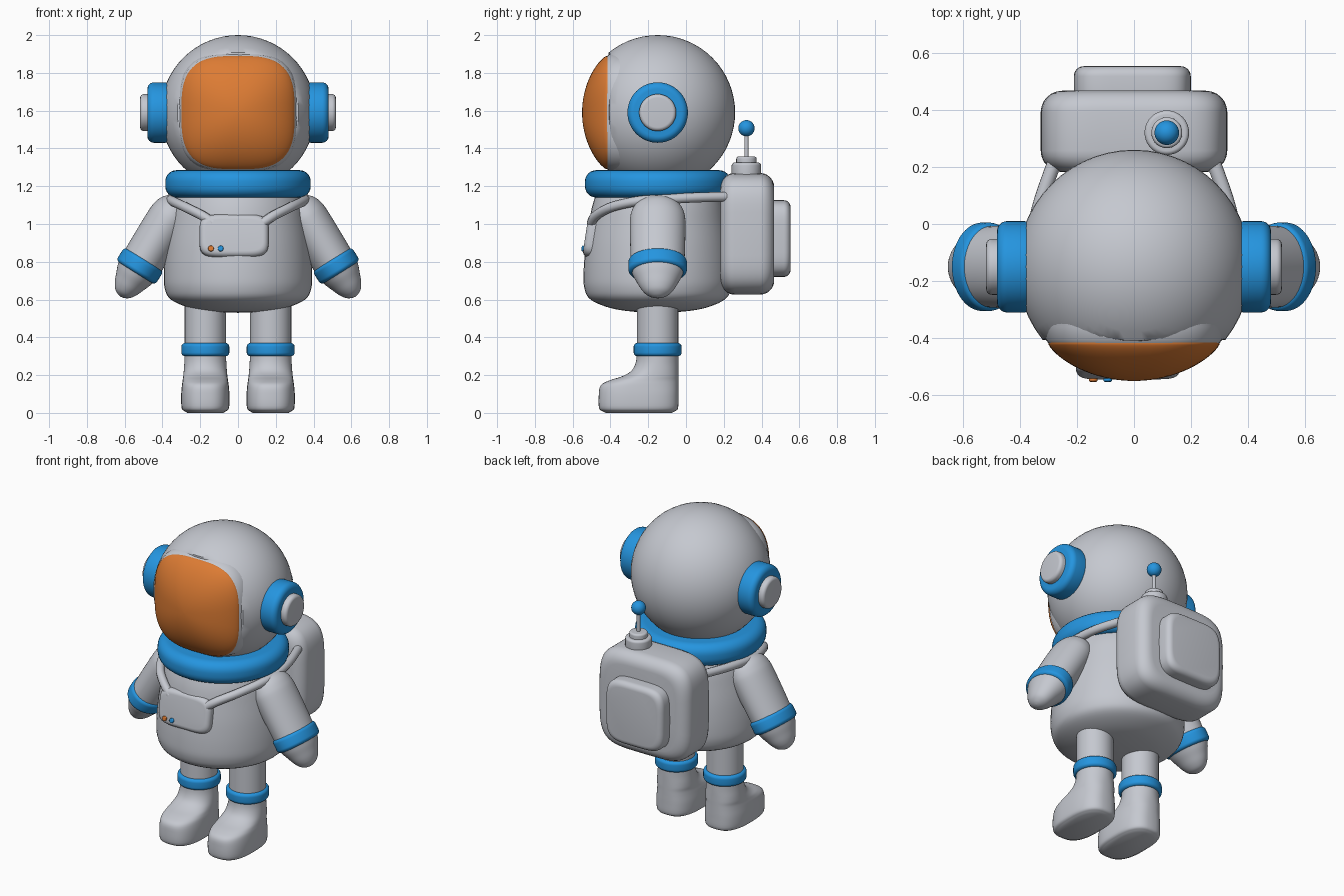
import bpy, bmesh, math
from mathutils import Matrix, Vector

if "Cube" in bpy.data.objects:
    bpy.data.objects.remove(bpy.data.objects["Cube"])

CY = -0.15  # shared depth axis of head, torso, arms and legs


def material(name, rgb):
    m = bpy.data.materials.new(name)
    m.diffuse_color = (*rgb, 1)
    m.use_nodes = True
    m.node_tree.nodes["Principled BSDF"].inputs["Base Color"].default_value = m.diffuse_color
    return m


GREY = material("suit_grey", (0.56, 0.58, 0.63))
BLUE = material("trim_blue", (0.018, 0.30, 0.74))
ORANGE = material("visor_orange", (0.72, 0.20, 0.034))


def smooth(pts, n=5):
    """Catmull-Rom curve through points of any dimension."""
    out = []
    for i in range(len(pts) - 1):
        p0, p1 = pts[max(i - 1, 0)], pts[i]
        p2, p3 = pts[i + 1], pts[min(i + 2, len(pts) - 1)]
        for k in range(n):
            t = k / n
            out.append(tuple(0.5 * (2 * b + (c - a) * t + (2 * a - 5 * b + 4 * c - d) * t * t
                                    + (3 * b - a - 3 * c + d) * t ** 3)
                             for a, b, c, d in zip(p0, p1, p2, p3)))
    return out + [tuple(pts[-1])]


def loft(name, rings, mat, place, seg=48):
    """Superellipse rings (height, half x, half y, exponent, shift y) skinned along local z."""
    bm = bmesh.new()
    rows = []
    for t, a, b, n, shift in rings:
        row = []
        for i in range(seg):
            c, s = math.cos(math.tau * i / seg), math.sin(math.tau * i / seg)
            x = math.copysign(abs(c) ** (2 / n), c) * max(a, 0.001)
            y = math.copysign(abs(s) ** (2 / n), s) * max(b, 0.001)
            row.append(bm.verts.new(place @ Vector((x, y + shift, t))))
        rows.append(row)
    for r0, r1 in zip(rows, rows[1:]):
        for i in range(seg):
            j = (i + 1) % seg
            bm.faces.new((r0[i], r0[j], r1[j], r1[i]))
    bm.faces.new(rows[0])
    bm.faces.new(rows[-1])
    return finish(name, bm, mat)


def finish(name, bm, mat):
    bmesh.ops.recalc_face_normals(bm, faces=bm.faces)
    me = bpy.data.meshes.new(name)
    bm.to_mesh(me)
    bm.free()
    ob = bpy.data.objects.new(name, me)
    bpy.context.collection.objects.link(ob)
    me.materials.append(mat)
    bpy.ops.object.select_all(action='DESELECT')
    ob.select_set(True)
    bpy.context.view_layer.objects.active = ob
    bpy.ops.object.shade_smooth_by_angle(angle=math.radians(40))
    return ob


def lathe(name, profile, mat, place, flat=1.0):
    return loft(name, [(t, r, r * flat, 2, 0) for t, r in profile], mat, place)


def slab(name, h, a, b, edge, mat, place, n=2):
    """Slab of height h along local z with rounded rims."""
    rings = []
    for base, start in ((edge, -90), (h - edge, 0)):
        for k in range(7):
            ang = math.radians(start + 15 * k)
            inset = edge * (1 - math.cos(ang))
            rings.append((base + edge * math.sin(ang), a - inset, b - inset, n, 0))
    return loft(name, rings, mat, place, 64)


def ball(name, centre, r, mat, front=None):
    bm = bmesh.new()
    bmesh.ops.create_uvsphere(bm, u_segments=56, v_segments=32, radius=r,
                              matrix=Matrix.Translation(centre))
    if front is not None:  # flatten behind the visor
        for v in bm.verts:
            v.co.y = max(v.co.y, front)
    return finish(name, bm, mat)


T = Matrix.Translation
FORWARD = Matrix.Rotation(math.pi / 2, 4, 'X')   # local z -> -y, local y -> z
BACKWARD = Matrix.Rotation(-math.pi / 2, 4, 'X')
OUTWARD = Matrix.Rotation(math.pi / 2, 4, 'Y')   # local z -> +x

# Helmet, visor frame and domed visor
ball("helmet", (0, CY, 1.59), 0.41, GREY, -0.41)
face = T((0, 0, 1.59)) @ FORWARD
loft("visor_frame", [(0.25, 0.325, 0.325, 3, 0), (0.36, 0.318, 0.318, 3, 0),
                     (0.405, 0.310, 0.310, 3, 0), (0.42, 0.298, 0.298, 3, 0)], GREY, face, 64)
dome = [(0.40, 0.3, 0.3, 3.1, 0)]
for k in range(19):
    s = math.cos(math.pi / 2 * k / 18)
    dome.append((0.42 + 0.13 * (1 - s * s) ** 0.75, 0.3 * s, 0.3 * s, 3.1 - 0.8 * k / 18, 0))
loft("visor", dome, ORANGE, face, 64)

# Collar and pear-shaped torso
slab("collar", 0.145, 0.385, 0.385, 0.06, BLUE, T((0, CY, 1.14)))
lathe("torso", smooth([(0.53, 0), (0.535, 0.12), (0.555, 0.25), (0.60, 0.355), (0.66, 0.388),
                       (0.75, 0.392), (0.88, 0.382), (1.0, 0.364), (1.1, 0.345), (1.2, 0.31)]),
      GREY, T((0, CY, 0)))

# Chest control box with two buttons
box = T((-0.021, -0.532, 0.942)) @ Matrix.Rotation(-0.15, 4, 'X') @ FORWARD
slab("chest_box", 0.10, 0.183, 0.115, 0.03, GREY, box @ T((0, 0, -0.10)), 4.5)
for x, mat, label in ((-0.122, ORANGE, "orange_button"), (-0.071, BLUE, "blue_button")):
    slab(label, 0.02, 0.015, 0.015, 0.005, mat, box @ T((x, -0.073, -0.01)))

# Backpack with rear panel
slab("backpack", 0.285, 0.327, 0.322, 0.075, GREY, T((0, 0.182, 0.948)) @ BACKWARD, 4.5)
slab("backpack_panel", 0.14, 0.205, 0.203, 0.035, GREY, T((-0.006, 0.413, 0.923)) @ BACKWARD, 4.5)

# Antenna
ant = T((0.115, 0.32, 0))
slab("antenna_base", 0.08, 0.078, 0.078, 0.015, GREY, ant @ T((0, 0, 1.245)))
slab("antenna_collar", 0.06, 0.054, 0.054, 0.012, GREY, ant @ T((0, 0, 1.297)))
lathe("antenna_rod", [(1.33, 0.011), (1.50, 0.011)], GREY, ant)
ball("antenna_tip", (0.115, 0.32, 1.507), 0.043, BLUE)

for side, tag in ((1, "left"), (-1, "right")):
    M = Matrix.Diagonal((side, 1, 1, 1))

    # Earpieces
    ear = M @ T((0, CY, 1.59)) @ OUTWARD
    slab("earpiece_" + tag, 0.13, 0.16, 0.16, 0.035, BLUE, ear @ T((0, 0, 0.35)))
    slab("earpiece_cap_" + tag, 0.08, 0.098, 0.098, 0.02, GREY, ear @ T((0, 0, 0.438)))

    # Arm ending in a mitten, with cuff
    arm = M @ T((0.52, CY, 0.778)) @ Matrix.Rotation(2.584, 4, 'Y')
    lathe("arm_" + tag, smooth([(-0.42, 0), (-0.412, 0.045), (-0.38, 0.088), (-0.33, 0.11),
                                (-0.25, 0.116), (0, 0.111), (0.05, 0.104), (0.10, 0.085),
                                (0.14, 0.068), (0.17, 0.048), (0.187, 0.022), (0.192, 0)]),
          GREY, arm, 1.27)
    slab("cuff_" + tag, 0.086, 0.122, 0.155, 0.022, BLUE, arm @ T((0, 0, -0.043)))

    # Leg, ankle band and boot
    leg = M @ T((0.173, CY, 0))
    lathe("leg_" + tag, [(0.28, 0.109), (0.62, 0.109)], GREY, leg)
    slab("leg_band_" + tag, 0.07, 0.127, 0.127, 0.02, BLUE, leg @ T((0, 0, 0.30)))
    boot = [(0.008, -0.44, -0.06, 0.108, 2.7), (0.025, -0.46, -0.042, 0.125, 2.7),
            (0.09, -0.462, -0.04, 0.128, 2.7), (0.145, -0.452, -0.04, 0.124, 2.6),
            (0.172, -0.405, -0.04, 0.120, 2.5), (0.195, -0.335, -0.04, 0.117, 2.4),
            (0.225, -0.287, -0.04, 0.114, 2.2), (0.27, -0.265, -0.04, 0.111, 2),
            (0.33, -0.259, -0.041, 0.109, 2)]
    rings = [(z, w, (b - f) / 2, n, (f + b) / 2 - CY) for z, f, b, w, n in smooth(boot, 4)]
    rings.insert(0, (0.0, 0.095, 0.175, 2.7, -0.1))
    loft("boot_" + tag, rings, GREY, leg)

    # Shoulder strap from chest box to backpack
    path = smooth([(0.13, -0.50, 1.005), (0.19, -0.475, 1.045), (0.28, -0.395, 1.09),
                   (0.345, -0.26, 1.12), (0.36, -0.12, 1.13), (0.335, 0.05, 1.14),
                   (0.27, 0.24, 1.145)])
    cu = bpy.data.curves.new("strap_" + tag, 'CURVE')
    cu.dimensions = '3D'
    cu.bevel_depth = 0.026
    cu.bevel_resolution = 3
    sp = cu.splines.new('POLY')
    sp.points.add(len(path) - 1)
    for p, (x, y, z) in zip(sp.points, path):
        p.co = (x * side, y, z, 1)
    sp.use_smooth = True
    cu.materials.append(GREY)
    bpy.context.collection.objects.link(bpy.data.objects.new("strap_" + tag, cu))
